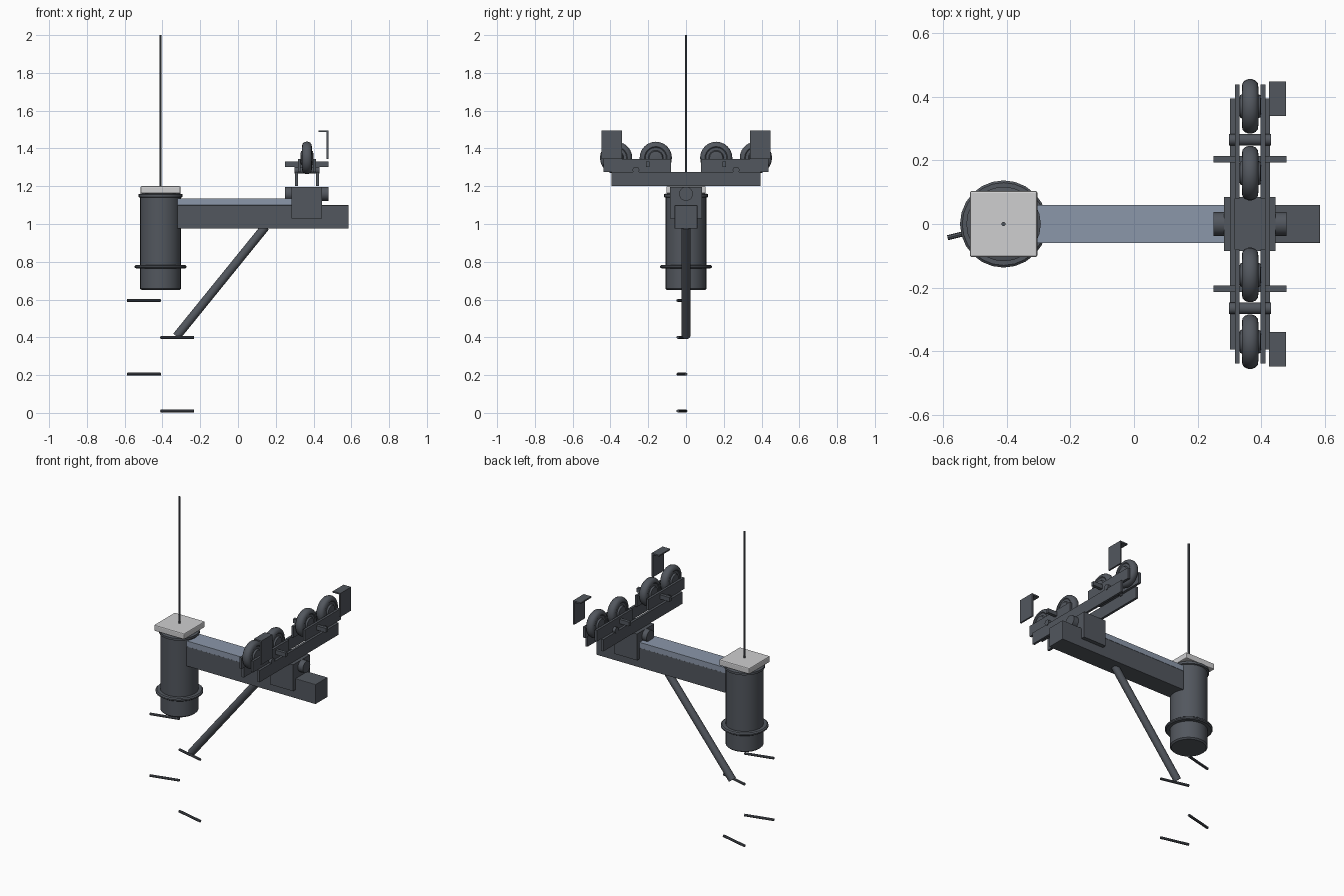
import bpy, bmesh, math
from mathutils import Vector, Matrix

if "Cube" in bpy.data.objects:
    bpy.data.objects.remove(bpy.data.objects["Cube"])


def material(name, rgb):
    m = bpy.data.materials.new(name)
    m.diffuse_color = (*rgb, 1)
    m.use_nodes = True
    m.node_tree.nodes["Principled BSDF"].inputs["Base Color"].default_value = m.diffuse_color
    return m


STEEL = material("dark steel", (0.085, 0.095, 0.112))
BLUE = material("blue grey deck", (0.26, 0.31, 0.40))
LIGHT = material("light grey cap", (0.62, 0.62, 0.63))


def finish(name, bm, mat, smooth=False, bevel=0):
    bmesh.ops.recalc_face_normals(bm, faces=bm.faces)
    me = bpy.data.meshes.new(name)
    bm.to_mesh(me)
    bm.free()
    me.materials.append(mat)
    ob = bpy.data.objects.new(name, me)
    bpy.context.collection.objects.link(ob)
    if bevel:
        b = ob.modifiers.new("bevel", "BEVEL")
        b.width, b.segments = bevel, 2
    if smooth:
        bpy.context.view_layer.objects.active = ob
        ob.select_set(True)
        bpy.ops.object.shade_smooth_by_angle(angle=math.radians(35))
        ob.select_set(False)
    return ob


def box(name, x, y, z, mat=STEEL, bevel=0):
    """Box given by its (min, max) range on each axis."""
    bm = bmesh.new()
    bmesh.ops.create_cube(bm, size=1)
    for v in bm.verts:
        v.co = [r[0] if c < 0 else r[1] for c, r in zip(v.co, (x, y, z))]
    return finish(name, bm, mat, bevel=bevel)


def rod(name, a, b, r, mat=STEEL, n=16):
    """Cylinder between two points."""
    a, b = Vector(a), Vector(b)
    bm = bmesh.new()
    rot = (b - a).to_track_quat("Z", "Y").to_matrix().to_4x4()
    bmesh.ops.create_cone(bm, cap_ends=True, segments=n, radius1=r, radius2=r,
                          depth=(b - a).length,
                          matrix=Matrix.Translation((a + b) / 2) @ rot)
    return finish(name, bm, mat, smooth=True)


def lathe(name, profile, origin, axis, n=24):
    """Revolve (radius, height) points around an axis."""
    bm = bmesh.new()
    rings = [[bm.verts.new((r * math.cos(t * math.tau / n), r * math.sin(t * math.tau / n), h))
              for t in range(n)] for r, h in profile]
    for p, q in zip(rings, rings[1:]):
        for i in range(n):
            j = (i + 1) % n
            bm.faces.new((p[i], p[j], q[j], q[i]))
    bm.faces.new(rings[0])
    bm.faces.new(rings[-1])
    rot = Vector(axis).to_track_quat("Z", "Y").to_matrix().to_4x4()
    bm.transform(Matrix.Translation(origin) @ rot)
    return finish(name, bm, STEEL, smooth=True)


PX = -0.41  # mast axis

# Mast canister with rim and collar, cap plate, antenna
lathe("mast_canister", [(0.100, 0.65), (0.109, 0.658), (0.109, 1.14), (0.117, 1.143),
                        (0.117, 1.157), (0.109, 1.16), (0.06, 1.165)], (PX, 0, 0), (0, 0, 1))
lathe("mast_collar", [(0.105, 0.765), (0.130, 0.765), (0.137, 0.770), (0.137, 0.778),
                      (0.130, 0.784), (0.105, 0.784)], (PX, 0, 0), (0, 0, 1))
box("cap_plate", (PX - 0.106, PX + 0.106), (-0.104, 0.104), (1.162, 1.2), LIGHT, bevel=0.006)
rod("antenna", (PX, 0, 1.19), (PX, 0, 2.0), 0.0065, n=10)

# Climbing rungs, alternating sides
for i, z in enumerate((0.01, 0.205, 0.40, 0.595)):
    side = 1 if i % 2 == 0 else -1
    rod("rung", (PX, 0, z), (PX + side * 0.176, -0.043, z), 0.008, n=8)

# Cross arm, deck strip, diagonal strut
box("cross_arm", (-0.32, 0.585), (-0.06, 0.06), (0.975, 1.10), bevel=0.003)
box("arm_deck", (-0.32, 0.30), (-0.06, 0.06), (1.10, 1.135), BLUE)
rod("diagonal_strut", (0.145, 0, 0.985), (-0.325, 0, 0.405), 0.023)

# Saddle bracket and main pivot pin
box("saddle_bracket", (0.283, 0.445), (-0.085, 0.085), (1.03, 1.197))
rod("main_pivot", (0.25, 0, 1.16), (0.48, 0, 1.16), 0.037, n=20)

CX = 0.365  # wheel line
for s in (-1, 1):
    # Main rocker plates
    x = sorted((CX + s * 0.048, CX + s * 0.063))
    box("main_rocker_plate", x, (-0.395, 0.395), (1.2, 1.275))

WHEEL = [(0.022, -0.034), (0.035, -0.032), (0.04, -0.022), (0.055, -0.022), (0.06, -0.026),
         (0.073, -0.024), (0.081, -0.017), (0.0855, -0.006)]
WHEEL += [(r, -h) for r, h in reversed(WHEEL)]

for s in (-1, 1):
    # Secondary rocker plates
    for t in (-1, 1):
        x = sorted((CX + t * 0.033, CX + t * 0.048))
        box("small_rocker_plate", x, sorted((s * 0.08, s * 0.438)), (1.275, 1.345))
    rod("small_rocker_pivot", (0.298, s * 0.265, 1.285), (0.431, s * 0.265, 1.285), 0.018)
    box("cross_bar", (0.25, 0.48), sorted((s * 0.193, s * 0.213)), (1.303, 1.33))
    # Cable wheels
    for y in (0.16, 0.37):
        lathe("cable_wheel", WHEEL, (CX, s * y, 1.35), (1, 0, 0))
    # Cable catcher, an angled plate
    y = sorted((s * 0.34, s * 0.448))
    box("catcher_plate", (0.468, 0.478), y, (1.345, 1.495))
    box("catcher_lip", (0.425, 0.468), y, (1.486, 1.495))
